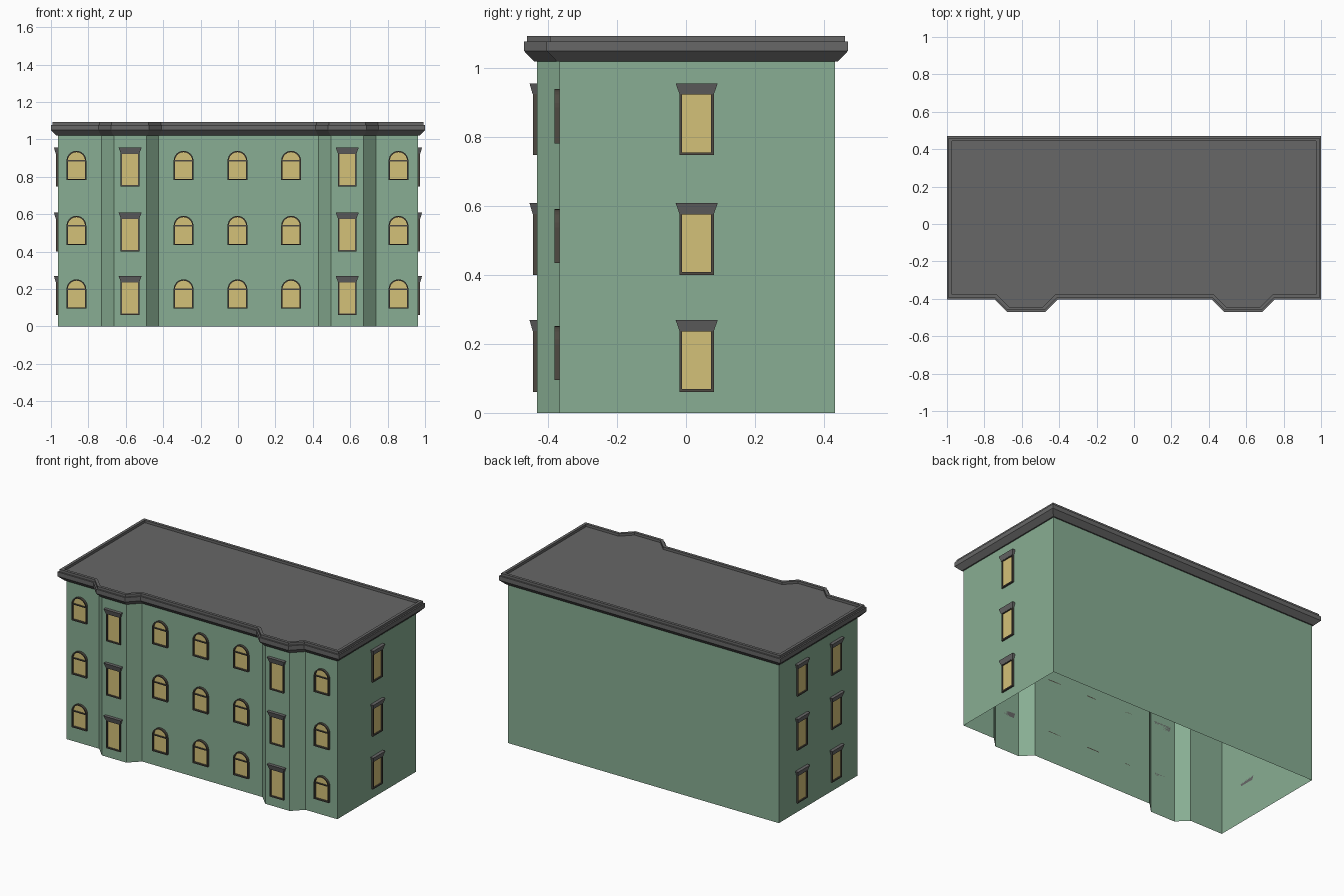
import bpy, bmesh, math
from mathutils import Matrix, Vector

if "Cube" in bpy.data.objects:
    bpy.data.objects.remove(bpy.data.objects["Cube"])


def material(name, rgb):
    m = bpy.data.materials.new(name)
    lin = [(c / 255 / 12.92) if c / 255 < 0.04 else ((c / 255 + 0.055) / 1.055) ** 2.4 for c in rgb]
    m.diffuse_color = (*lin, 1)
    m.use_nodes = True
    m.node_tree.nodes["Principled BSDF"].inputs["Base Color"].default_value = m.diffuse_color
    return m


GREEN = material("wall green", (136, 174, 147))
GREY = material("roof grey", (103, 103, 103))
DARK = material("frame dark", (78, 74, 66))
YELLOW = material("window yellow", (212, 193, 120))


def finish(bm, name, mat, fix=False):
    if fix:
        bmesh.ops.recalc_face_normals(bm, faces=bm.faces)
    me = bpy.data.meshes.new(name)
    bm.to_mesh(me)
    bm.free()
    me.materials.append(mat)
    bpy.context.collection.objects.link(bpy.data.objects.new(name, me))


# Footprint, counter-clockwise, with two bays on the front
W, BACK, FRONT, BAY = 0.963, 0.433, -0.367, -0.433
foot = [(-W, FRONT)]
for c in (-0.577, 0.584):
    foot += [(c - 0.153, FRONT), (c - 0.087, BAY), (c + 0.087, BAY), (c + 0.153, FRONT)]
foot += [(W, FRONT), (W, BACK), (-W, BACK)]


def offset(d):
    """Footprint pushed outward by d with mitred corners."""
    pts = [Vector(p) for p in foot]
    out = []
    for i, p in enumerate(pts):
        a = (p - pts[i - 1]).normalized()
        b = (pts[(i + 1) % len(pts)] - p).normalized()
        na, nb = Vector((a.y, -a.x)), Vector((b.y, -b.x))
        out.append(p + (na + nb) * d / (1 + na.dot(nb)))
    return out


def sweep(bm, profile):
    """Skin the footprint through (offset, height) steps; return last ring."""
    rings = [[bm.verts.new((p.x, p.y, z)) for p in offset(d)] for d, z in profile]
    n = len(foot)
    for r, s in zip(rings, rings[1:]):
        for i in range(n):
            j = (i + 1) % n
            bm.faces.new((r[i], r[j], s[j], s[i]))
    return rings[-1]


# Walls: open shell without a floor
bm = bmesh.new()
sweep(bm, [(0, 0), (0, 1.025)])
finish(bm, "walls", GREEN)

# Cornice, parapet and roof deck
bm = bmesh.new()
top = sweep(bm, [(0, 1.02), (0.008, 1.02), (0.037, 1.05), (0.037, 1.078),
                 (0.028, 1.078), (0.028, 1.094), (0.010, 1.094), (0.010, 1.078)])
bm.faces.new(top)
finish(bm, "cornice_and_roof", GREY)

# Window parts, in local space: x across, z up, -y outward
frames, panes, lintels = bmesh.new(), bmesh.new(), bmesh.new()


def rect(hw, z0, z1):
    return [(-hw, z0), (hw, z0), (hw, z1), (-hw, z1)]


def arch(hw, z0, spring, n=12):
    arc = [(hw * math.cos(math.pi * i / n), spring + hw * math.sin(math.pi * i / n)) for i in range(n + 1)]
    return [(-hw, z0), (hw, z0)] + arc


def ring_frame(mat, outer, inner, depth):
    def loop(pts, y):
        return [frames.verts.new(mat @ Vector((x, y, z))) for x, z in pts]
    loops = [loop(outer, 0), loop(outer, -depth), loop(inner, -depth), loop(inner, 0)]
    n = len(outer)
    for a, b in zip(loops, loops[1:]):
        for i in range(n):
            j = (i + 1) % n
            frames.faces.new((a[i], a[j], b[j], b[i]))


def pane(mat, pts, y=-0.003):
    panes.faces.new([panes.verts.new(mat @ Vector((x, y, z))) for x, z in pts])


def tapered_box(bm, mat, low, high):
    """Box from (half width, depth, z) at the bottom to the same at the top."""
    v = []
    for hw, d, z in (low, high):
        v += [bm.verts.new(mat @ Vector(c)) for c in ((-hw, -d, z), (hw, -d, z), (hw, 0, z), (-hw, 0, z))]
    for f in ((3, 2, 1, 0), (4, 5, 6, 7), (0, 1, 5, 4), (1, 2, 6, 5), (2, 3, 7, 6), (3, 0, 4, 7)):
        bm.faces.new([v[i] for i in f])


def square_window(mat):
    ring_frame(mat, rect(0.05, 0, 0.18), rect(0.042, 0.008, 0.175), 0.011)
    pane(mat, rect(0.043, 0.007, 0.177))
    tapered_box(lintels, mat, (0.05, 0.012, 0.177), (0.061, 0.021, 0.208))


def arched_window(mat):
    ring_frame(mat, arch(0.053, 0, 0.104), arch(0.046, 0.007, 0.104), 0.015)
    pane(mat, arch(0.047, 0.006, 0.104))
    tapered_box(frames, mat, (0.047, 0.011, 0.101), (0.047, 0.011, 0.107))


def place(x, y, z, turn=0):
    return Matrix.Translation((x, y, z)) @ Matrix.Rotation(math.radians(turn), 4, 'Z')


for level in (0, 0.3395, 0.687):
    for x in (-0.864, -0.291, -0.003, 0.284, 0.858):
        arched_window(place(x, FRONT, 0.095 + level))
    for x in (-0.577, 0.584):
        square_window(place(x, BAY, 0.061 + level))
    square_window(place(W, 0.031, 0.061 + level, 90))
    for y in (-0.145, 0.205):
        square_window(place(-W, y, 0.061 + level, -90))

finish(frames, "window_frames", DARK, True)
finish(panes, "window_panes", YELLOW)
finish(lintels, "window_lintels", GREY, True)
